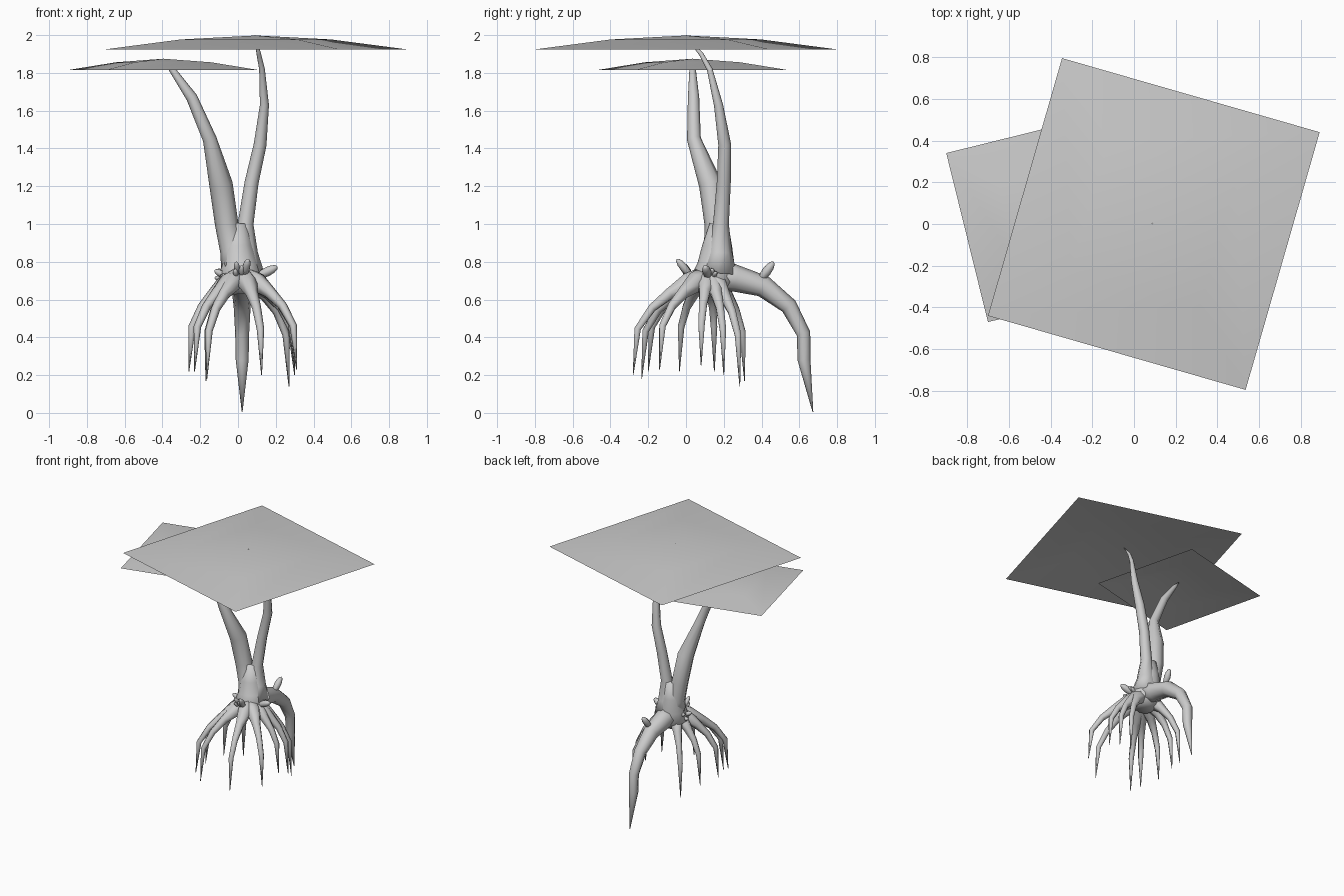
import bpy, bmesh, math
from mathutils import Vector, Matrix

cube = bpy.data.objects.get("Cube")
if cube:
    bpy.data.objects.remove(cube)

grey = bpy.data.materials.new("plain grey")
grey.use_nodes = True
colour = (0.6, 0.6, 0.6, 1)
grey.diffuse_color = colour
grey.node_tree.nodes["Principled BSDF"].inputs["Base Color"].default_value = colour


def finish(name, bm, smooth=True):
    bmesh.ops.recalc_face_normals(bm, faces=bm.faces)
    mesh = bpy.data.meshes.new(name)
    bm.to_mesh(mesh)
    bm.free()
    mesh.materials.append(grey)
    for p in mesh.polygons:
        p.use_smooth = smooth
    obj = bpy.data.objects.new(name, mesh)
    bpy.context.collection.objects.link(obj)
    return obj


def tube(name, path, sides=8):
    """Tapered limb through (x, y, z, radius) points, listed bottom up."""
    bm = bmesh.new()
    pts = [Vector(p[:3]) for p in path]
    rings = []
    for i, p in enumerate(pts):
        tangent = pts[min(i + 1, len(pts) - 1)] - pts[max(i - 1, 0)]
        turn = Vector((0, 0, 1)).rotation_difference(tangent)
        ring = []
        for k in range(sides):
            a = math.tau * k / sides
            ring.append(bm.verts.new(p + turn @ Vector((math.cos(a), math.sin(a), 0)) * path[i][3]))
        rings.append(ring)
    for low, high in zip(rings, rings[1:]):
        for k in range(sides):
            n = (k + 1) % sides
            bm.faces.new((low[k], low[n], high[n], high[k]))
    bm.faces.new(rings[0])
    bm.faces.new(rings[-1])
    return finish(name, bm)


def canopy(name, centre, corner, edge_z, mid_z, top_z):
    """Square sheet, gently domed, with one ring halfway in."""
    bm = bmesh.new()
    c, arm = Vector(centre), Vector(corner)
    rings = []
    for scale, z in ((1, edge_z), (0.5, mid_z)):
        ring = []
        for k in range(4):
            a = Matrix.Rotation(k * math.pi / 2, 2) @ arm * scale + c
            ring.append(bm.verts.new((a.x, a.y, z)))
        rings.append(ring)
    top = bm.verts.new((c.x, c.y, top_z))
    for k in range(4):
        n = (k + 1) % 4
        bm.faces.new((rings[0][k], rings[0][n], rings[1][n], rings[1][k]))
        bm.faces.new((rings[1][k], rings[1][n], top))
    obj = finish(name, bm)
    if obj.data.polygons[0].normal.z < 0:
        obj.data.flip_normals()


canopy("upper_canopy", (0.095, 0.0), (0.795, 0.44), 1.925, 1.977, 1.998)
canopy("lower_canopy", (-0.395, 0.035), (-0.505, 0.305), 1.815, 1.856, 1.875)

# Trunk and its two rising branches
tube("trunk", [(0.02, 0.14, 0.63, 0.07), (0.015, 0.14, 0.7, 0.12), (0.01, 0.16, 0.78, 0.1),
               (0.0, 0.165, 0.88, 0.08), (0.0, 0.175, 1.0, 0.05)], 12)
tube("left_branch", [(0.04, 0.17, 0.74, 0.1), (0.04, 0.18, 0.85, 0.065), (0.04, 0.185, 1.0, 0.042),
                     (0.072, 0.2, 1.22, 0.037), (0.117, 0.205, 1.42, 0.034), (0.14, 0.172, 1.63, 0.024),
                     (0.127, 0.125, 1.82, 0.015), (0.11, 0.08, 1.9, 0.012), (0.09, 0.0, 1.998, 0.004)])
tube("right_branch", [(0.0, 0.15, 0.74, 0.09), (-0.03, 0.16, 0.86, 0.065), (-0.06, 0.16, 1.0, 0.062),
                      (-0.09, 0.13, 1.21, 0.062), (-0.15, 0.042, 1.45, 0.037),
                      (-0.245, 0.04, 1.67, 0.03), (-0.35, 0.035, 1.82, 0.017), (-0.39, 0.035, 1.87, 0.004)])

# Ring of arching prop roots, given by their tips
tips = [(-0.165, -0.235, 0.18), (0.125, -0.28, 0.2), (0.31, -0.14, 0.23), (0.3, 0.08, 0.25),
        (0.3, 0.2, 0.2), (0.27, 0.285, 0.14), (-0.17, 0.31, 0.17), (-0.23, 0.15, 0.22),
        (-0.26, -0.035, 0.22), (-0.23, -0.2, 0.22)]
arch = [(1, 0, 0.002), (0.94, 0.245, 0.02), (0.75, 0.355, 0.024),
        (0.52, 0.43, 0.033), (0.27, 0.49, 0.055), (0.05, 0.53, 0.05)]
hub = Vector((0.02, 0.12))
for n, (x, y, z) in enumerate(tips):
    path = []
    for reach, rise, radius in arch:
        p = hub.lerp(Vector((x, y)), reach)
        path.append((p.x, p.y, z + rise * (0.73 - z) / 0.53, radius))
    tube(f"prop_root_{n + 1}", path, 6)

# Large root at the back
tube("large_back_root", [(0.022, 0.672, 0.005, 0.002), (0.022, 0.625, 0.28, 0.034),
                         (0.022, 0.622, 0.42, 0.037), (0.022, 0.545, 0.565, 0.045),
                         (0.022, 0.41, 0.67, 0.058), (0.022, 0.27, 0.71, 0.07),
                         (0.02, 0.14, 0.74, 0.09)])


# Small buds around the top of the roots
def bud(name, base, tip, radius):
    a, b = Vector(base), Vector(tip)
    turn = (b - a).to_track_quat('Z', 'Y').to_matrix().to_4x4()
    size = Matrix.Diagonal((radius, radius, (b - a).length / 2, 1))
    bm = bmesh.new()
    bmesh.ops.create_uvsphere(bm, u_segments=8, v_segments=6, radius=1,
                              matrix=Matrix.Translation((a + b) / 2) @ turn @ size)
    finish(name, bm)


buds = [((0.03, 0.03, 0.72), (0.055, -0.05, 0.815), 0.022), ((0.0, 0.03, 0.73), (-0.01, -0.03, 0.8), 0.017),
        ((0.02, 0.02, 0.72), (0.02, -0.03, 0.78), 0.015), ((-0.01, 0.02, 0.72), (-0.015, -0.02, 0.76), 0.014),
        ((0.1, 0.12, 0.72), (0.21, 0.1, 0.775), 0.025), ((0.1, 0.13, 0.73), (0.165, 0.14, 0.76), 0.017),
        ((0.1, 0.14, 0.72), (0.16, 0.16, 0.745), 0.014),
        ((-0.06, 0.12, 0.72), (-0.125, 0.11, 0.755), 0.018), ((-0.06, 0.14, 0.71), (-0.125, 0.15, 0.715), 0.015),
        ((-0.06, 0.16, 0.73), (-0.11, 0.17, 0.76), 0.014),
        ((0.04, 0.39, 0.7), (0.055, 0.465, 0.8), 0.025)]
for n, (base, tip, radius) in enumerate(buds):
    bud(f"bud_{n + 1}", base, tip, radius)
